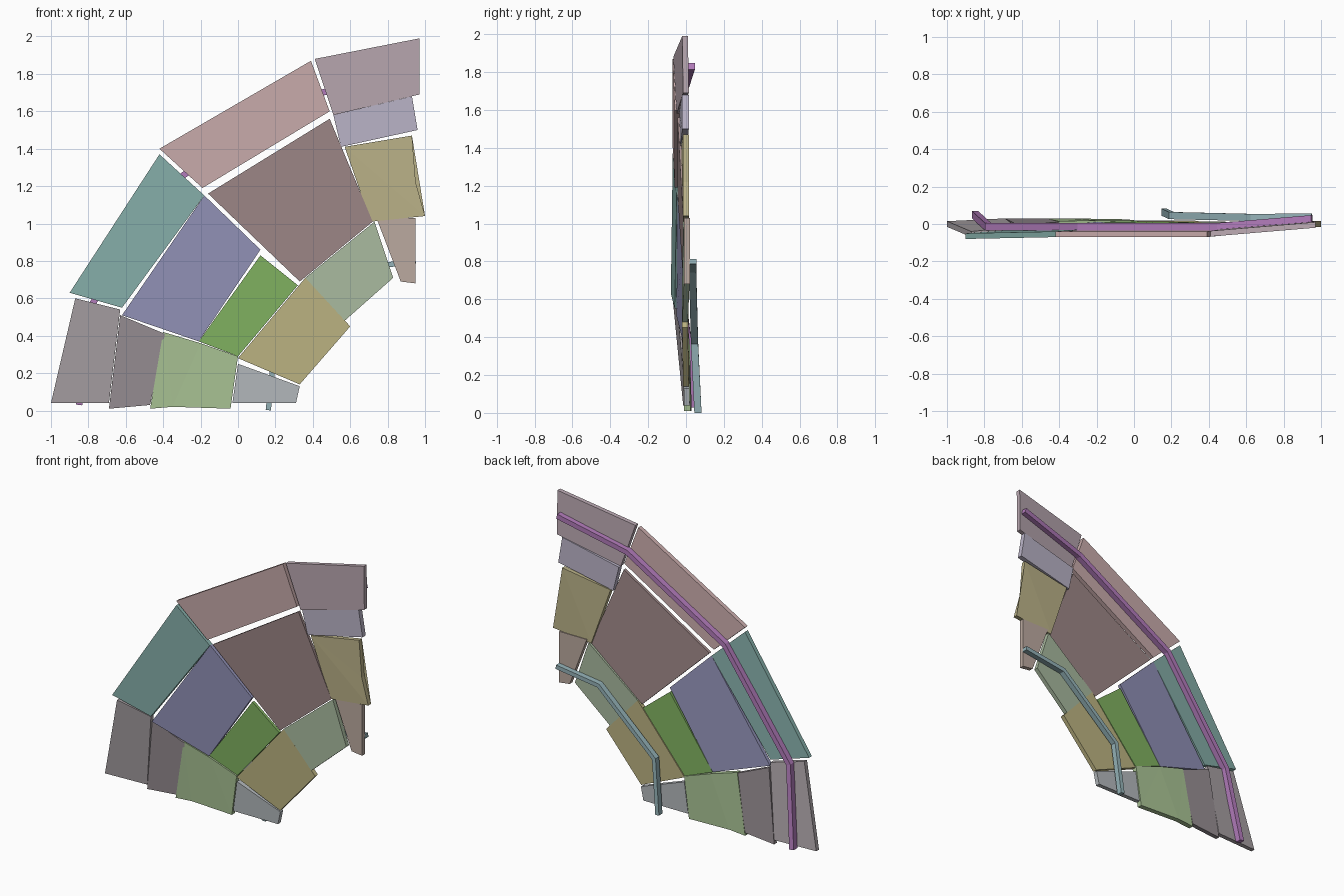
import bpy, bmesh
from mathutils import Vector

if "Cube" in bpy.data.objects:
    bpy.data.objects.remove(bpy.data.objects["Cube"])


def make_object(name, bm, color):
    bmesh.ops.recalc_face_normals(bm, faces=bm.faces)
    mesh = bpy.data.meshes.new(name)
    bm.to_mesh(mesh)
    bm.free()
    ob = bpy.data.objects.new(name, mesh)
    bpy.context.collection.objects.link(ob)
    mat = bpy.data.materials.new(name + "_color")
    mat.diffuse_color = (*color, 1)
    mat.use_nodes = True
    mat.node_tree.nodes["Principled BSDF"].inputs["Base Color"].default_value = mat.diffuse_color
    mesh.materials.append(mat)
    return ob


def plate(name, outline, thick, color):
    """Flat slab: outline of (x, y_front, z), thickened towards the back."""
    bm = bmesh.new()
    front = [bm.verts.new(p) for p in outline]
    back = [bm.verts.new((x, y + thick, z)) for x, y, z in outline]
    bm.faces.new(front)
    bm.faces.new(back[::-1])
    n = len(front)
    for i in range(n):
        j = (i + 1) % n
        bm.faces.new((front[i], back[i], back[j], front[j]))
    bmesh.ops.triangulate(bm, faces=[f for f in bm.faces if len(f.verts) > 4])
    return make_object(name, bm, color)


def rail(name, path, half_w, half_d, color):
    """Square bar swept along a bent path with mitred corners."""
    bm = bmesh.new()
    pts = [Vector(p) for p in path]
    rings = []
    for i, p in enumerate(pts):
        a = (p - pts[max(i - 1, 0)]) if i else pts[1] - p
        b = (pts[i + 1] - p) if i < len(pts) - 1 else a
        na = Vector((-a.z, 0, a.x)).normalized()
        nb = Vector((-b.z, 0, b.x)).normalized()
        m = (na + nb).normalized()
        m *= half_w / m.dot(na)
        d = Vector((0, half_d, 0))
        rings.append([bm.verts.new(p + s) for s in (m + d, m - d, -m - d, -m + d)])
    for r, q in zip(rings, rings[1:]):
        for k in range(4):
            bm.faces.new((r[k], r[(k + 1) % 4], q[(k + 1) % 4], q[k]))
    bm.faces.new(rings[0])
    bm.faces.new(rings[-1][::-1])
    return make_object(name, bm, color)


# Outer ring of plates
plate("outer_plate_bottom", [(-1, -.015, .04), (-.87, -.07, .6), (-.63, -.045, .54), (-.69, 0, .04)], .03, (.42, .38, .4))
plate("outer_plate_left", [(-.9, -.08, .63), (-.42, -.07, 1.37), (-.18, -.05, 1.15), (-.62, -.06, .55)], .03, (.25, .45, .42))
plate("outer_plate_top", [(-.42, -.07, 1.4), (.39, -.07, 1.87), (.49, -.06, 1.6), (-.19, -.06, 1.19)], .03, (.6, .42, .42))
plate("outer_plate_right", [(.41, -.067, 1.88), (.97, -.02, 1.99), (.97, -.015, 1.69), (.51, -.05, 1.58)], .03, (.5, .4, .45))

# Right-hand end plates
plate("end_plate_upper", [(.51, -.035, 1.58), (.93, -.02, 1.68), (.96, -.02, 1.5), (.55, -.03, 1.41)], .035, (.5, .46, .58))
plate("end_plate_middle", [(.57, -.025, 1.41), (.93, -.015, 1.47), (.95, -.015, 1.22), (1, -.015, 1.04), (.71, -.015, 1.01)], .03, (.5, .45, .25))
plate("end_plate_lower", [(.74, -.01, 1.03), (.95, -.01, 1.03), (.95, -.01, .68), (.87, -.01, .69)], .03, (.5, .4, .35))

# Central plates
plate("large_center_plate", [(-.16, -.045, 1.16), (.49, -.045, 1.56), (.72, -.015, 1.01), (.33, -.015, .69)], .02, (.35, .25, .25))
plate("left_center_plate", [(-.62, -.05, .51), (-.18, -.045, 1.15), (.12, -.02, .86), (-.21, -.015, .37)], .025, (.3, .3, .5))
plate("small_center_plate", [(-.21, -.01, .37), (.12, -.015, .83), (.32, -.01, .67), (0, -.005, .29)], .02, (.22, .45, .12))
plate("inner_plate_lower", [(0, -.015, .28), (.36, -.02, .71), (.6, -.02, .45), (.33, -.015, .14)], .03, (.5, .45, .22))
plate("inner_plate_upper", [(.36, -.02, .71), (.73, -.015, 1.01), (.83, -.01, .71), (.57, -.02, .48)], .03, (.4, .5, .35))

# Bottom end plates
plate("bottom_plate_left", [(-.63, -.03, .51), (-.39, -.02, .41), (-.47, 0, .03), (-.69, .0, .01)], .03, (.32, .28, .3))
plate("bottom_plate_middle", [(-.4, -.02, .42), (-.2, -.015, .36), (0, -.015, .29), (-.04, -.01, .01), (-.35, -.005, .02), (-.47, -.005, .01)], .035, (.4, .55, .3))
plate("bottom_plate_right", [(0, -.012, .25), (.33, -.012, .13), (.31, -.01, .04), (-.03, -.01, .04)], .03, (.45, .48, .5))

# Bent rails running behind the plates
rail("outer_rail", [(-.85, .05, .03), (-.78, -.015, .57), (-.29, -.015, 1.26), (.45, -.015, 1.7), (.95, .027, 1.83)], .017, .02, (.45, .2, .5))
rail("inner_rail", [(.162, .063, .002), (.2, .045, .37), (.63, .035, .755), (.95, .037, .8)], .014, .019, (.3, .45, .48))
